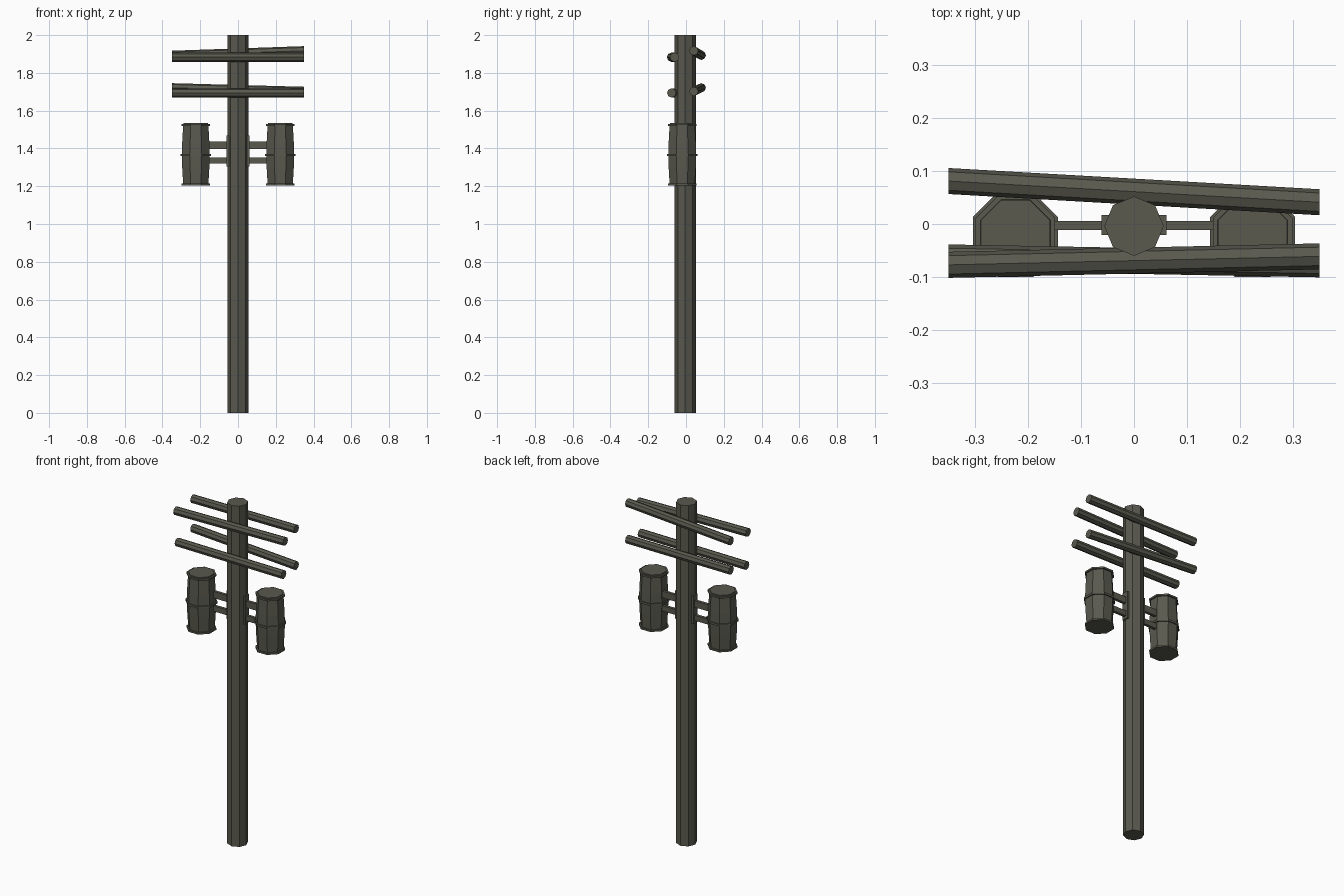
import bpy, bmesh, math
from mathutils import Vector

if "Cube" in bpy.data.objects:
    bpy.data.objects.remove(bpy.data.objects["Cube"])

mat = bpy.data.materials.new("weathered_grey_olive")
mat.diffuse_color = (0.1, 0.1, 0.078, 1)
mat.use_nodes = True
mat.node_tree.nodes["Principled BSDF"].inputs["Base Color"].default_value = mat.diffuse_color


def finish(name, bm):
    bmesh.ops.recalc_face_normals(bm, faces=bm.faces)
    me = bpy.data.meshes.new(name)
    bm.to_mesh(me)
    bm.free()
    me.materials.append(mat)
    ob = bpy.data.objects.new(name, me)
    bpy.context.collection.objects.link(ob)
    return ob


def loft(name, rings):
    """Skin a list of vertex loops and cap both ends."""
    bm = bmesh.new()
    loops = [[bm.verts.new(p) for p in ring] for ring in rings]
    n = len(loops[0])
    for a, b in zip(loops, loops[1:]):
        for i in range(n):
            j = (i + 1) % n
            bm.faces.new((a[i], a[j], b[j], b[i]))
    bm.faces.new(loops[0])
    bm.faces.new(loops[-1])
    return finish(name, bm)


def octagon(cx, cy, z, r, turn=0.0):
    return [(cx + r * math.cos(turn + i * math.pi / 4),
             cy + r * math.sin(turn + i * math.pi / 4), z) for i in range(8)]


def box(name, x0, x1, y0, y1, z0, z1):
    ring = [(x0, y0), (x1, y0), (x1, y1), (x0, y1)]
    return loft(name, [[(x, y, z) for x, y in ring] for z in (z0, z1)])


def crossarm(name, left, right, r=0.0245):
    """Octagonal bar from x=-0.35 to 0.35; left/right are (y, z) centres."""
    rings = []
    for x, (cy, cz) in ((-0.35, left), (0.35, right)):
        rings.append([(x, cy + r * math.cos(i * math.pi / 4),
                       cz + r * math.sin(i * math.pi / 4)) for i in range(8)])
    return loft(name, rings)


# Pole
loft("pole", [octagon(0, -0.004, z, 0.056) for z in (0, 2)])

# Slightly crooked crossarms, a pair in front and a pair behind
crossarm("upper_back_crossarm", (0.081, 1.893), (0.041, 1.917))
crossarm("lower_back_crossarm", (0.081, 1.721), (0.041, 1.702))
crossarm("upper_front_crossarm", (-0.077, 1.883), (-0.061, 1.883))
crossarm("lower_front_crossarm", (-0.063, 1.694), (-0.076, 1.694))

# Transformer drums with rims, struts and mounting plates on both sides
flat = 1 / math.cos(math.pi / 8)    # apothem to corner radius
turn = math.pi / 8
profile = [(1.204, 0.066), (1.215, 0.067), (1.30, 0.072), (1.365, 0.074),
           (1.43, 0.072), (1.52, 0.067), (1.534, 0.065)]
rims = [("bottom", 1.204, 1.214, 0.075), ("middle", 1.359, 1.371, 0.080),
        ("top", 1.519, 1.529, 0.075)]
for side, s in (("left", -1), ("right", 1)):
    cx, cy = s * 0.2235, -0.02
    loft(side + "_transformer_drum",
         [octagon(cx, cy, z, a * flat, turn) for z, a in profile])
    for label, z0, z1, a in rims:
        loft(f"{side}_{label}_rim",
             [octagon(cx, cy, z, a * flat, turn) for z in (z0, z1)])
    box(side + "_mounting_plate", s * 0.04, s * 0.061, -0.021, 0.017, 1.304, 1.468)
    for label, z0, z1 in (("upper", 1.398, 1.437), ("lower", 1.32, 1.352)):
        box(f"{side}_{label}_strut", s * 0.05, s * 0.17, -0.011, 0.006, z0, z1)
